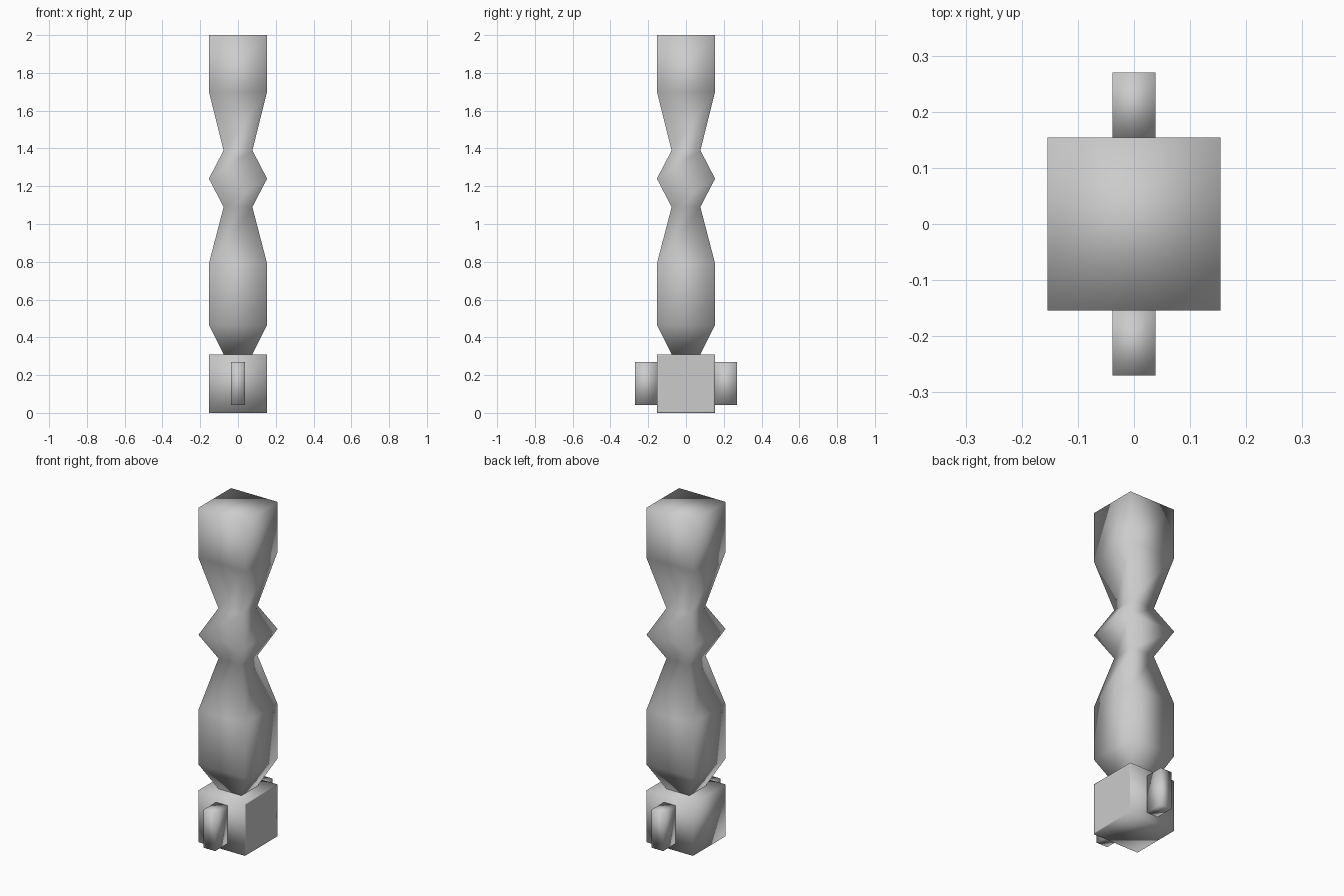
import bpy, bmesh

if "Cube" in bpy.data.objects:
    bpy.data.objects.remove(bpy.data.objects["Cube"])

def finish(name, bm):
    bmesh.ops.recalc_face_normals(bm, faces=bm.faces)
    me = bpy.data.meshes.new(name)
    bm.to_mesh(me)
    bm.free()
    me.shade_smooth()
    ob = bpy.data.objects.new(name, me)
    bpy.context.collection.objects.link(ob)
    return ob

def box(lo, hi):
    bm = bmesh.new()
    bmesh.ops.create_cube(bm, size=1)
    for v in bm.verts:
        v.co = [hi[i] if v.co[i] > 0 else lo[i] for i in range(3)]
    return bm

W, N = 0.154, 0.076

# Square turned shaft: (height, half width) rings
profile = [(0.31, N), (0.465, W), (0.79, W), (1.09, N),
           (1.24, W), (1.39, N), (1.70, W), (2.0, W)]
bm = bmesh.new()
rings = [[bm.verts.new((sx * w, sy * w, z))
          for sx, sy in ((-1, -1), (1, -1), (1, 1), (-1, 1))] for z, w in profile]
for a, b in zip(rings, rings[1:]):
    for i in range(4):
        j = (i + 1) % 4
        bm.faces.new((a[i], a[j], b[j], b[i]))
bm.faces.new(rings[0])
bm.faces.new(rings[-1])
finish("shaft", bm)

# Base block with a flush framed panel on its right side
bm = box((-W, -W, 0), (W, W, 0.31))
bm.normal_update()
side = [f for f in bm.faces if f.normal.x > 0.9]
bmesh.ops.inset_region(bm, faces=side, thickness=0.012, depth=0)
finish("base_block", bm)

# Front and back pegs
for name, y0, y1 in (("front_peg", -0.27, -W), ("back_peg", W, 0.27)):
    finish(name, box((-0.038, y0, 0.042), (0.038, y1, 0.27)))
